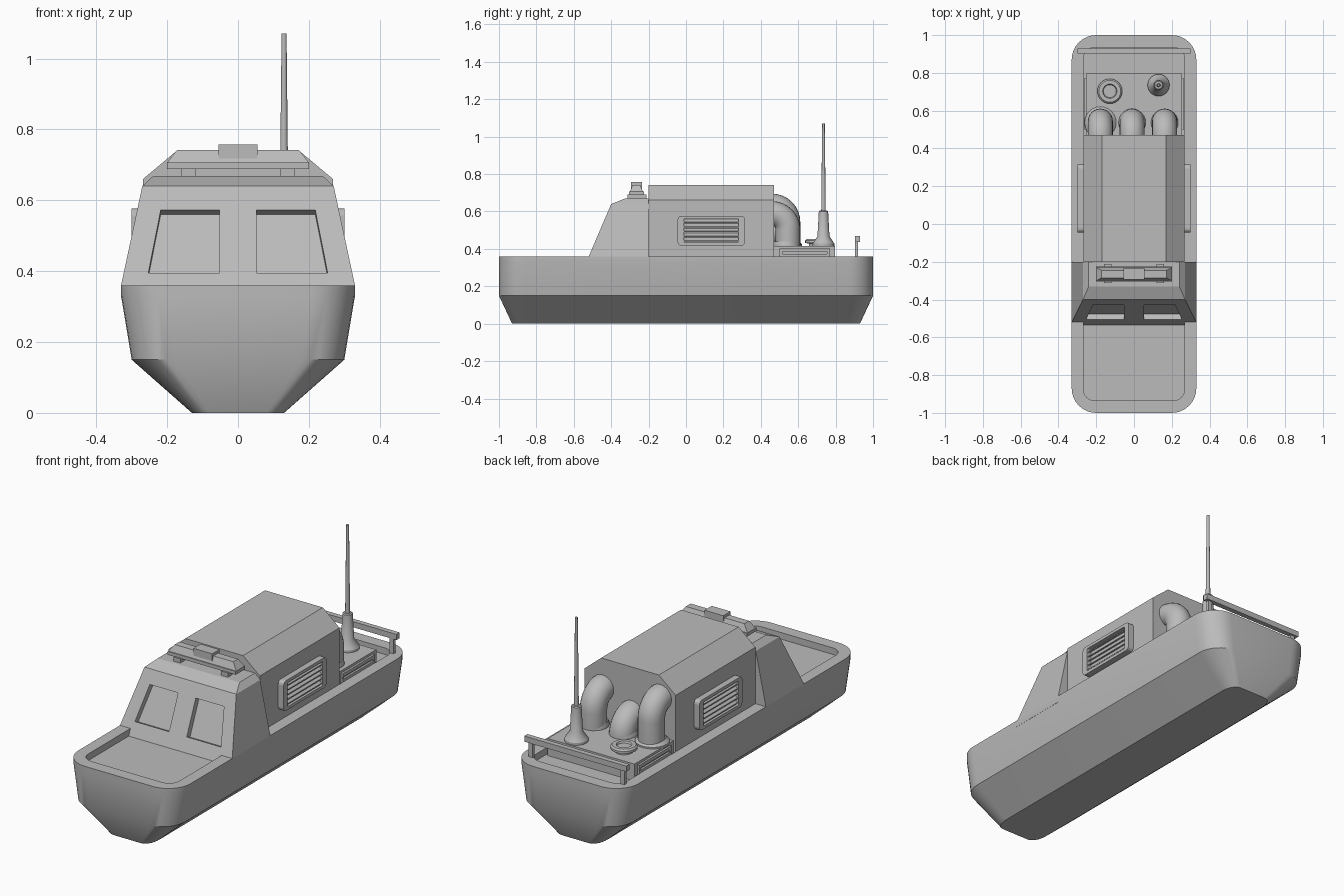
import bpy, bmesh
from math import sin, cos, pi, radians
from mathutils import Vector

cube = bpy.data.objects.get("Cube")
if cube:
    bpy.data.objects.remove(cube, do_unlink=True)

grey = bpy.data.materials.new("hull_grey")
grey.use_nodes = True
GREY = (0.5, 0.5, 0.5, 1)
grey.diffuse_color = GREY
for node in grey.node_tree.nodes:
    if node.type == 'BSDF_PRINCIPLED':
        node.inputs["Base Color"].default_value = GREY


def loft(name, rings, smooth=False):
    """Skin a list of equal-length point rings and cap both ends."""
    bm = bmesh.new()
    rows = [[bm.verts.new(p) for p in ring] for ring in rings]
    n = len(rows[0])
    for a, b in zip(rows, rows[1:]):
        for i in range(n):
            j = (i + 1) % n
            bm.faces.new((a[i], a[j], b[j], b[i]))
    bm.faces.new(rows[0])
    bm.faces.new(rows[-1])
    bmesh.ops.recalc_face_normals(bm, faces=bm.faces)
    mesh = bpy.data.meshes.new(name)
    bm.to_mesh(mesh)
    bm.free()
    mesh.materials.append(grey)
    ob = bpy.data.objects.new(name, mesh)
    bpy.context.collection.objects.link(ob)
    if smooth:
        bpy.ops.object.select_all(action='DESELECT')
        ob.select_set(True)
        bpy.context.view_layer.objects.active = ob
        bpy.ops.object.shade_smooth_by_angle(angle=radians(32))
    return ob


def rect(x0, x1, y0, y1, z):
    return [(x0, y0, z), (x1, y0, z), (x1, y1, z), (x0, y1, z)]


def box(name, x, y, z):
    return loft(name, [rect(*x, *y, z[0]), rect(*x, *y, z[1])])


def rounded(hx, hy, rx, ry, steps=8):
    """Rounded rectangle as 2D points."""
    pts = []
    for q, (sx, sy) in enumerate(((1, 1), (-1, 1), (-1, -1), (1, -1))):
        for i in range(steps + 1):
            a = (q + i / steps) * pi / 2
            pts.append((sx * (hx - rx) + rx * cos(a), sy * (hy - ry) + ry * sin(a)))
    return pts


def lathe(name, x, y, profile, sides=24):
    angles = [2 * pi * i / sides for i in range(sides)]
    return loft(name, [[(x + r * cos(a), y + r * sin(a), z) for a in angles]
                       for r, z in profile], True)


# Hull with a sunken deck: half width, half length, corner radii, height
levels = [(.13, .93, .05, .08, 0), (.30, 1, .12, .13, .15), (.33, 1, .13, .13, .33),
          (.33, 1, .13, .13, .36), (.268, .935, .06, .06, .36), (.268, .935, .06, .06, .325)]
loft("hull", [[(x, y, l[4]) for x, y in rounded(*l[:4])] for l in levels], True)

# Wheelhouse with sloped front and bevelled roof
wheelhouse = loft("wheelhouse", [rect(-w, w, front, -.2, z) for w, front, z in
                  ((.33, -.535, .325), (.33, -.52, .36), (.27, -.40, .64), (.24, -.33, .668))])

# Recessed windscreen panes
normal = Vector((0, -.28, .12)).normalized()
for s in (-1, 1):
    pane = [Vector((s * x, -.52 + (z - .36) * .12 / .28, z)) for x, z in
            ((.052, .395), (.253, .395), (.218, .572), (.052, .572))]
    cutter = loft("window_cutter", [[p + normal * d for p in pane] for d in (-.03, .05)])
    cutter.hide_render = True
    mod = wheelhouse.modifiers.new("window", 'BOOLEAN')
    mod.operation, mod.solver, mod.object = 'DIFFERENCE', 'EXACT', cutter
    bpy.context.view_layer.objects.active = wheelhouse
    bpy.ops.object.modifier_apply(modifier=mod.name)
    bpy.data.objects.remove(cutter, do_unlink=True)

# Main cabin with chamfered roof
section = [(-.268, .325), (.268, .325), (.268, .66), (.17, .742), (-.17, .742), (-.268, .66)]
loft("main_cabin", [[(x, y, z) for x, z in section] for y in (-.2, .47)])

# Louvred vents on the cabin sides
for s, side in ((-1, "right"), (1, "left")):
    outer = rounded(.18, .08, .02, .02, 3)
    inner = rounded(.147, .064, .008, .008, 3)
    loft(side + "_vent_frame", [[(s * x, .135 + u, .497 + v) for u, v in ring] for x, ring in
         ((.26, outer), (.3, outer), (.3, inner), (.272, inner))])
    for i in range(5):
        z = .447 + i * .025
        slat = [(.27, z + .008), (.27, z + .014), (.294, z - .002), (.294, z - .008)]
        loft(side + "_vent_slat", [[(s * x, y, h) for x, h in slat] for y in (-.012, .282)])

# Engine platform with side grilles
box("engine_platform", (-.255, .255), (.46, .797), (.32, .416))
for s, side in ((-1, "right"), (1, "left")):
    for z in (.355, .385):
        box(side + "_platform_slat", sorted((s * .25, s * .266)), (.50, .77), (z, z + .018))
    for y in (.50, .755):
        box(side + "_platform_post", sorted((s * .25, s * .264)), (y, y + .015), (.32, .40))

# Curved exhaust ducts from the cabin to the platform
R, BEND = .066, .085
for name, x, top in (("right", -.178, .695), ("middle", -.01, .565), ("left", .162, .655)):
    cz = top - R - BEND
    path = [(.45, cz + BEND, 0)]
    path += [(.46 + BEND * sin(a), cz + BEND * cos(a), a) for a in
             [i * pi / 16 for i in range(9)]]
    path.append((.46 + BEND, .41, pi / 2))
    rings = []
    for y, z, a in path:
        ring = []
        for i in range(24):
            t = 2 * pi * i / 24
            ring.append((x + R * cos(t), y + R * sin(t) * sin(a), z + R * sin(t) * cos(a)))
        rings.append(ring)
    loft(name + "_exhaust_duct", rings, True)
    flare = .084 if name == "right" else .072
    lathe(name + "_duct_flange", x, .46 + BEND - .008,
          [(flare, .41), (flare, .424), (R, .44)])

# Mushroom ventilator
lathe("deck_ventilator", -.128, .703,
      [(.045, .41), (.045, .428), (.066, .432), (.066, .444), (.058, .452),
       (.038, .452), (.034, .442)])

# Antenna
lathe("antenna_base", .13, .735,
      [(.058, .41), (.058, .428), (.032, .468), (.025, .6), (.02, .604)])
lathe("antenna_rod", .13, .735, [(.012, .6), (.007, 1.07)], 12)

# Stern rail
box("stern_rail", (-.3, .3), (.903, .93), (.438, .468))
for s, side in ((-1, "right"), (1, "left")):
    box(side + "_rail_post", (s * .27 - .012, s * .27 + .012), (.903, .92), (.33, .44))

# Roof light bar
box("light_bar_base", (-.2, .2), (-.305, -.225), (.688, .706))
loft("light_bar_lamps", [rect(-.2, .2, -.3, -.23, .706), rect(-.172, .172, -.285, -.245, .742)])
box("light_bar_centre", (-.055, .055), (-.295, -.235), (.7, .757))
for s, side in ((-1, "right"), (1, "left")):
    box(side + "_light_bar_foot", (s * .14 - .02, s * .14 + .02), (-.313, -.212), (.66, .69))
